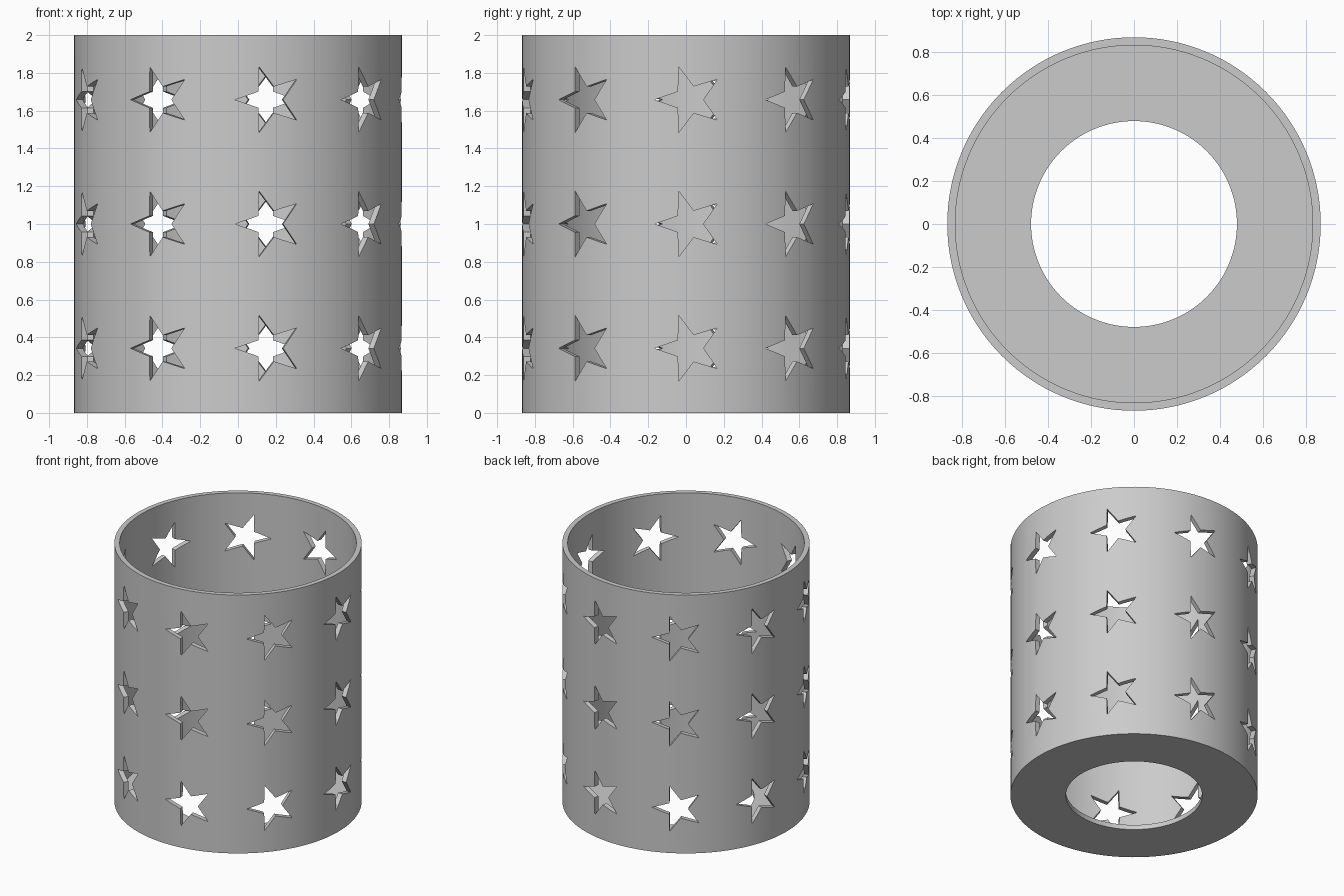
import bpy
import bmesh
from math import cos, sin, pi, radians
from mathutils import Matrix, Vector

if "Cube" in bpy.data.objects:
    bpy.data.objects.remove(bpy.data.objects["Cube"], do_unlink=True)

OUTER, INNER, HOLE = 0.867, 0.83, 0.478
HEIGHT, FLOOR = 2.0, 0.037
SEGMENTS = 128
STAR_R, STAR_NOTCH = 0.183, 0.4
STARS_PER_ROW, ROWS = 9, (0.342, 1.0, 1.658)


def make_object(name, bm):
    bmesh.ops.recalc_face_normals(bm, faces=bm.faces)
    mesh = bpy.data.meshes.new(name)
    bm.to_mesh(mesh)
    bm.free()
    obj = bpy.data.objects.new(name, mesh)
    bpy.context.collection.objects.link(obj)
    return obj


# Grey material
grey = bpy.data.materials.new("grey")
grey.use_nodes = True
color = (0.6, 0.6, 0.6, 1.0)
grey.diffuse_color = color
grey.node_tree.nodes["Principled BSDF"].inputs["Base Color"].default_value = color

# Round shell with an open top and a hole in the floor
bm = bmesh.new()
profile = [(HOLE, 0), (OUTER, 0), (OUTER, HEIGHT),
           (INNER, HEIGHT), (INNER, FLOOR), (HOLE, FLOOR)]
verts = [bm.verts.new((r, 0, z)) for r, z in profile]
edges = [bm.edges.new((verts[i - 1], v)) for i, v in enumerate(verts)]
bmesh.ops.spin(bm, geom=verts + edges, cent=(0, 0, 0), axis=(0, 0, 1),
               angle=2 * pi, steps=SEGMENTS, use_merge=True)
bmesh.ops.remove_doubles(bm, verts=bm.verts, dist=0.0001)
shell = make_object("lantern_shell", bm)
shell.data.materials.append(grey)


# Star cutters, each with one tip pointing sideways around the shell
def add_star(bm, turn, z):
    shift = STAR_R * (1 - cos(pi / 5)) / 2
    ring = []
    for i in range(10):
        r = STAR_R * (STAR_NOTCH if i % 2 else 1)
        a = pi + i * pi / 5
        ring.append(turn @ Vector((0.65, shift + r * cos(a), z + r * sin(a))))
    face = bm.faces.new([bm.verts.new(p) for p in ring])
    out = bmesh.ops.extrude_face_region(bm, geom=[face])["geom"]
    moved = [g for g in out if isinstance(g, bmesh.types.BMVert)]
    bmesh.ops.translate(bm, verts=moved, vec=turn @ Vector((0.35, 0, 0)))


bm = bmesh.new()
for row_z in ROWS:
    for k in range(STARS_PER_ROW):
        add_star(bm, Matrix.Rotation(radians(360 / STARS_PER_ROW * k), 3, "Z"), row_z)
cutter = make_object("star_cutter", bm)
cutter.data.materials.append(grey)
cutter.hide_render = True

# Cut the stars and smooth the round walls
cut = shell.modifiers.new("star_holes", "BOOLEAN")
cut.operation = "DIFFERENCE"
cut.solver = "EXACT"
cut.object = cutter
bpy.ops.object.select_all(action="DESELECT")
shell.select_set(True)
bpy.context.view_layer.objects.active = shell
bpy.ops.object.modifier_apply(modifier=cut.name)
bpy.data.objects.remove(cutter, do_unlink=True)
bpy.ops.object.shade_smooth_by_angle(angle=radians(30))
